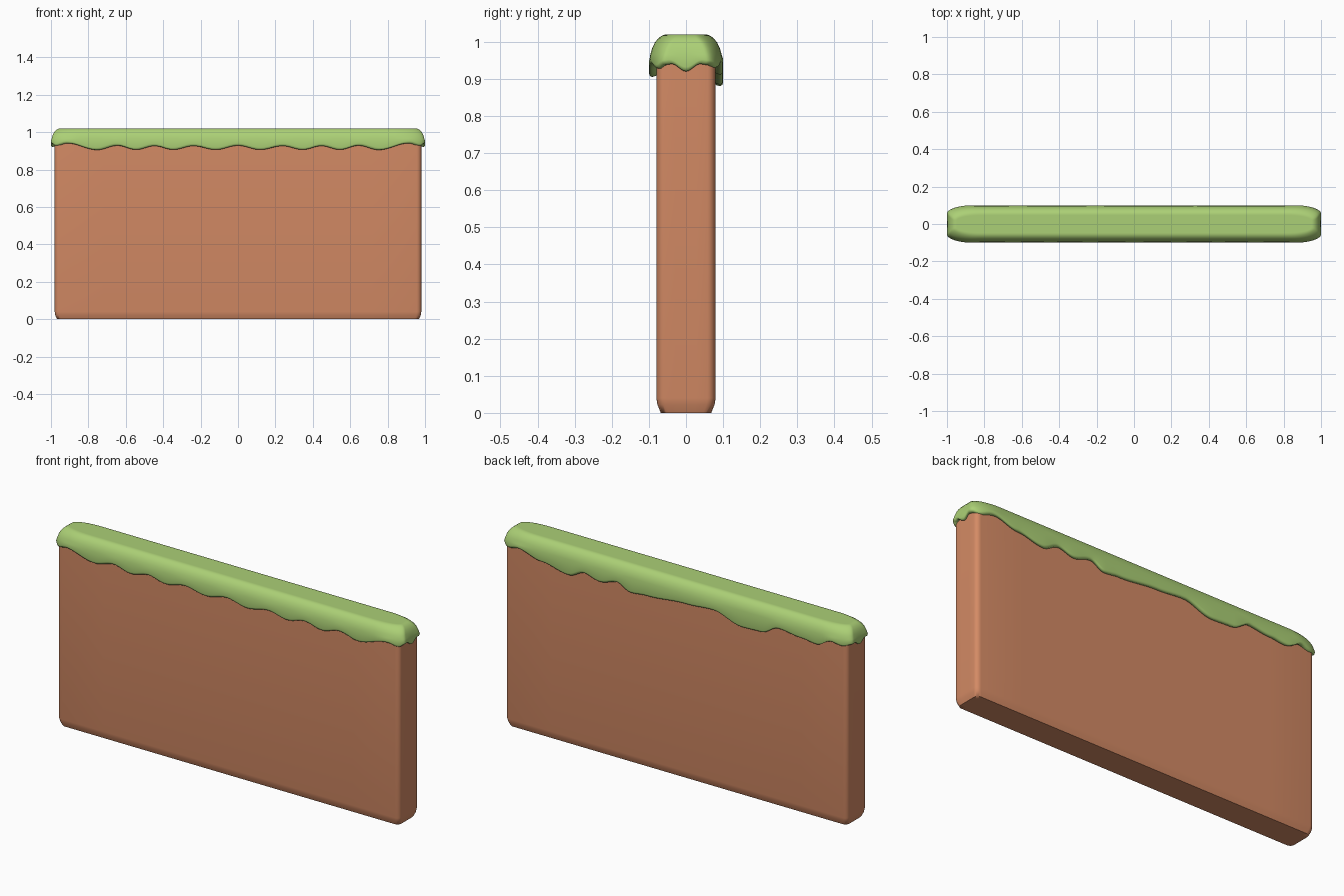
import bpy, bmesh, math

if "Cube" in bpy.data.objects:
    bpy.data.objects.remove(bpy.data.objects["Cube"])


def material(name, rgb):
    m = bpy.data.materials.new(name)
    m.diffuse_color = (*rgb, 1)
    m.use_nodes = True
    m.node_tree.nodes["Principled BSDF"].inputs["Base Color"].default_value = m.diffuse_color
    return m


def outline(hx, hy, rx, ry, n_side, n_arc, n_end):
    """Rounded rectangle, counter-clockwise, with elliptical corners."""
    pts = []
    cx, cy = hx - rx, hy - ry
    for sx, sy, a0 in ((1, 1, 0), (-1, 1, 90), (-1, -1, 180), (1, -1, 270)):
        for i in range(n_arc + 1):
            a = math.radians(a0 + 90 * i / n_arc)
            pts.append((sx * cx + rx * math.cos(a), sy * cy + ry * math.sin(a)))
        # straight run to the next corner
        x, y = pts[-1]
        along_x = a0 in (0, 180)
        n = n_side if along_x else n_end
        for i in range(1, n):
            t = 1 - 2 * i / n
            pts.append((x * t, y) if along_x else (x, y * t))
    return pts


def loft(name, rings, mat, cap_bottom):
    bm = bmesh.new()
    rows = [[bm.verts.new(p) for p in ring] for ring in rings]
    n = len(rows[0])
    for a, b in zip(rows, rows[1:]):
        for i in range(n):
            j = (i + 1) % n
            bm.faces.new((a[i], a[j], b[j], b[i]))
    bm.faces.new(rows[-1])
    if cap_bottom:
        bm.faces.new(rows[0][::-1])
    me = bpy.data.meshes.new(name)
    bm.to_mesh(me)
    bm.free()
    me.materials.append(mat)
    ob = bpy.data.objects.new(name, me)
    bpy.context.collection.objects.link(ob)
    bpy.context.view_layer.objects.active = ob
    ob.select_set(True)
    bpy.ops.object.shade_smooth_by_angle(angle=math.radians(60))
    ob.select_set(False)


def wave(table, t):
    """Cosine interpolation through the drip heights."""
    for (a, za), (b, zb) in zip(table, table[1:]):
        if t <= b:
            k = (1 - math.cos(math.pi * max(0, t - a) / (b - a))) / 2
            return za + (zb - za) * k
    return table[-1][1]


# heights of the wavy lower edge of the grass
FRONT = [(0, .928), (.12, .906), (.24, .926), (.35, .906), (.45, .926), (.55, .906),
         (.65, .928), (.76, .905), (.92, .94), (.98, .926), (1, .938)]
BACK = [(-1, .938), (-.96, .928), (-.9, .94), (-.82, .905), (-.73, .914), (-.6, .928), (-.5, .884),
        (-.39, .88), (-.22, .924), (-.07, .914), (.16, .896), (.25, .888), (.33, .921),
        (.43, .897), (.52, .918), (.61, .884), (.76, .911), (.9, .944), (.97, .928), (1, .938)]
END = [(0, .92), (.045, .94), (.06, .938)]


def low_edge(x, y):
    if abs(x) > .999:
        return wave(END, abs(y))
    return wave(BACK, x) if y > 0 else wave(FRONT, abs(x))


# earth slab
slab = []
for d, z in ((.03, 0), (.012, 0), (.003, .022), (0, .04), (0, .9), (0, .96)):
    slab.append([(x, y, z) for x, y in outline(.98 - d, .08 - d, .025, .022, 8, 5, 4)])
loft("earth_slab", slab, material("terracotta earth", (.66, .257, .13)), True)

# grass cap draped over the slab with a wavy lip
base = outline(1, .1, .14, .045, 200, 14, 16)
lows = [low_edge(x, y) for x, y in base]
grass = []
for d, lift in ((.035, .018), (.018, .003), (.008, 0), (.002, .004), (0, .012)):
    ring = outline(1 - d, .1 - d, .14, .045, 200, 14, 16)
    grass.append([(x, y, z + lift) for (x, y), z in zip(ring, lows)])
for d, z in ((.004, .966), (.009, .983), (.016, .998), (.026, 1.01), (.036, 1.017), (.046, 1.02), (.053, 1.02)):
    ring = outline(1 - d, .1 - d, .14, .045 - max(0, d - .03) * .8, 200, 14, 16)
    grass.append([(x, y, z) for x, y in ring])
loft("grass_cap", grass, material("grass green", (.41, .63, .18)), False)
